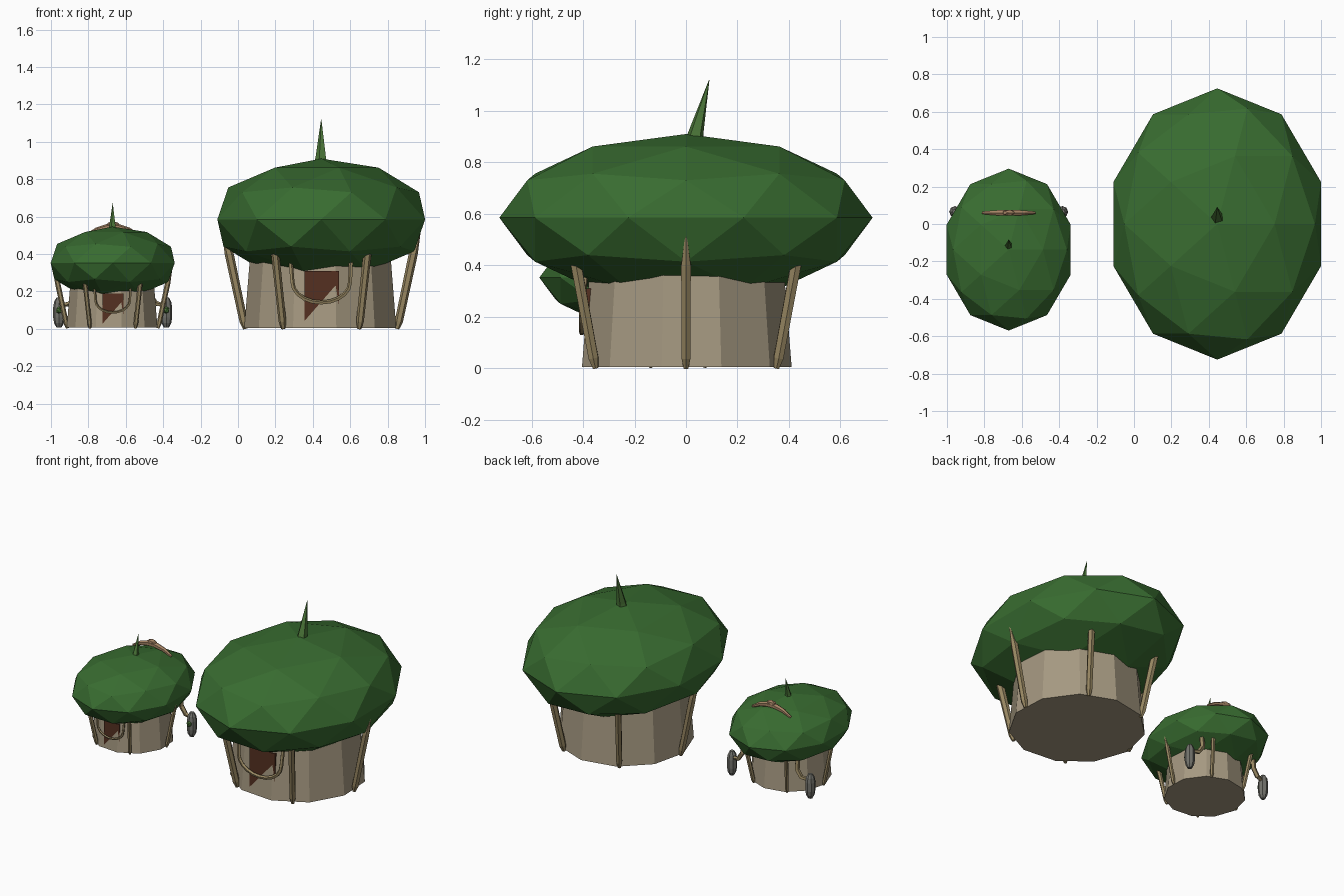
import bpy, bmesh, math
from mathutils import Vector, Matrix

cube = bpy.data.objects.get("Cube")
if cube:
    bpy.data.objects.remove(cube, do_unlink=True)


def material(name, rgb):
    m = bpy.data.materials.new(name)
    m.use_nodes = True
    m.diffuse_color = (*rgb, 1)
    m.node_tree.nodes["Principled BSDF"].inputs["Base Color"].default_value = (*rgb, 1)
    return m


LEAF = material("leaf green", (0.04, 0.15, 0.03))
STEM = material("stem green", (0.07, 0.18, 0.04))
WALL = material("pale wood", (0.38, 0.32, 0.22))
POST = material("root brown", (0.31, 0.24, 0.12))
DOOR = material("dark door wood", (0.09, 0.03, 0.015))
STONE = material("grey stone", (0.17, 0.17, 0.15))
TAN = material("tan wood", (0.38, 0.23, 0.13))


def finish(name, bm, mat, place):
    bmesh.ops.recalc_face_normals(bm, faces=bm.faces)
    mesh = bpy.data.meshes.new(name)
    bm.to_mesh(mesh)
    bm.free()
    mesh.materials.append(mat)
    ob = bpy.data.objects.new(name, mesh)
    ob.matrix_world = place
    bpy.context.collection.objects.link(ob)
    return ob


def tube(name, points, radii, mat, place, sides=5, flat=1.0):
    """Faceted tapering tube swept through the points."""
    bm = bmesh.new()
    pts = [Vector(p) for p in points]
    rings = []
    for i, p in enumerate(pts):
        along = (pts[min(i + 1, len(pts) - 1)] - pts[max(i - 1, 0)]).normalized()
        ref = Vector((0, 1, 0)) if abs(along.y) < 0.8 else Vector((1, 0, 0))
        u = along.cross(ref).normalized()
        v = along.cross(u)
        angles = [math.tau * k / sides for k in range(sides)]
        rings.append([bm.verts.new(p + radii[i] * (u * math.cos(a) + v * flat * math.sin(a)))
                      for a in angles])
    for a, b in zip(rings, rings[1:]):
        for k in range(sides):
            j = (k + 1) % sides
            bm.faces.new((a[k], a[j], b[j], b[k]))
    bm.faces.new(rings[0])
    bm.faces.new(rings[-1])
    return finish(name, bm, mat, place)


def ball(name, centre, size, mat, place, detail=2):
    bm = bmesh.new()
    m = Matrix.Translation(centre) @ Matrix.Diagonal((*size, 1))
    bmesh.ops.create_icosphere(bm, subdivisions=detail, radius=1, matrix=m)
    return finish(name, bm, mat, place)


def hut(label, x, y, z, scale):
    place = Matrix.Translation((x, y, z)) @ Matrix.Scale(scale, 4)

    # Faceted leafy roof and its leaning stem
    ball(label + "_roof", (0, 0, 0.585), (0.584, 0.725, 0.325), LEAF, place)
    tube(label + "_stem", [(0, 0.025, 0.84), (0, 0.04, 0.92), (0, 0.09, 1.12)],
         [0.045, 0.03, 0.001], STEM, place)

    # Tapered eleven-sided wall
    bm = bmesh.new()
    turn = Matrix.Rotation(math.radians(-46), 4, 'Z')
    sides = 11
    rings = [[bm.verts.new(turn @ Vector((r * math.cos(math.tau * k / sides),
                                          r * math.sin(math.tau * k / sides), h)))
              for k in range(sides)] for r, h in ((0.412, 0.005), (0.376, 0.45))]
    for k in range(sides):
        j = (k + 1) % sides
        bm.faces.new((rings[0][k], rings[0][j], rings[1][j], rings[1][k]))
    for ring in rings:
        bm.faces.new(ring)
    finish(label + "_wall", bm, WALL, place)

    # Upright door, sunk partly into the sloping wall
    bm = bmesh.new()
    bmesh.ops.create_cube(bm, size=1, matrix=Matrix.Translation((0.003, -0.355, 0.159))
                          @ Matrix.Diagonal((0.185, 0.062, 0.302, 1)))
    finish(label + "_door", bm, DOOR, place)

    # Six root posts leaning out under the roof
    for k in range(6):
        spin = place @ Matrix.Rotation(math.radians(60 * k), 4, 'Z')
        tube(f"{label}_post_{k + 1}",
             [(0.405, 0, 0), (0.415, 0, 0.04), (0.492, 0, 0.4), (0.528, 0, 0.52)],
             [0.012, 0.022, 0.024, 0.004], POST, spin, sides=6, flat=0.9)

    # Hanging vine across the doorway
    steps = 10
    vine = [(-0.155 * math.cos(math.pi * i / steps), -0.405,
             0.25 - 0.11 * math.sin(math.pi * i / steps)) for i in range(steps + 1)]
    vine = [(-0.165, -0.39, 0.37)] + vine + [(0.16, -0.39, 0.37)]
    tube(label + "_vine", vine, [0.012] * len(vine), POST, place)


hut("large_hut", 0.445, 0, 0, 1)
hut("small_hut", -0.67, -0.137, 0.003, 0.597)

# Curved wooden bow with a knob, on the back of the small roof
here = Matrix.Translation((-0.67, 0.06, 0))
bow = [(0.14 * t, 0, 0.545 - 0.045 * t * t) for t in (-1, -0.6, -0.2, 0.2, 0.6, 1)]
tube("roof_bow", bow, [0.008, 0.014, 0.018, 0.018, 0.014, 0.008], TAN, here, sides=6)
ball("bow_knob", (0, 0, 0.557), (0.037, 0.018, 0.02), TAN, here, detail=1)

# Hanging stones with green buds, held by curved arms on each side
for side, label in ((1, "left"), (-1, "right")):
    x = 0.287 * side
    tube(label + "_stone", [(x, 0.005, h) for h in (0.008, 0.03, 0.06, 0.115, 0.145, 0.167)],
         [0.014, 0.026, 0.031, 0.031, 0.026, 0.014], STONE, here, sides=8)
    ball(label + "_bud", (x, -0.025, 0.1), (0.018, 0.016, 0.02), STEM, here, detail=1)
    tube(label + "_arm", [(0.2 * side, 0.01, 0.28), (0.2 * side, 0.02, 0.18),
                          (0.23 * side, 0.02, 0.135), (0.28 * side, 0.01, 0.125)],
         [0.016, 0.016, 0.015, 0.01], POST, here)
